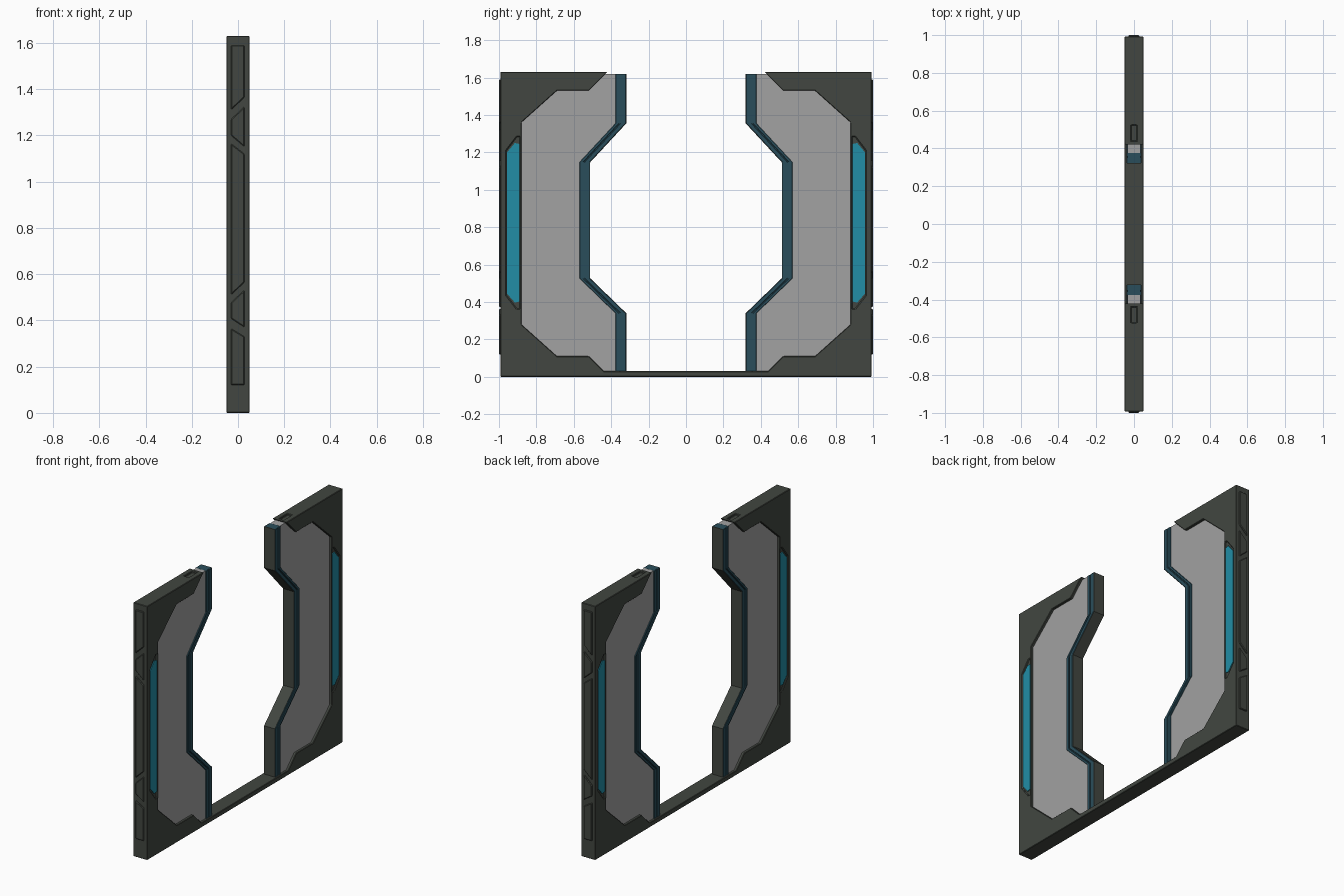
import bpy, bmesh

if "Cube" in bpy.data.objects:
    bpy.data.objects.remove(bpy.data.objects["Cube"])


def material(name, rgb):
    m = bpy.data.materials.new(name)
    m.diffuse_color = (*rgb, 1)
    m.use_nodes = True
    m.node_tree.nodes["Principled BSDF"].inputs["Base Color"].default_value = m.diffuse_color
    return m


DARK = material("dark_grey_green", (0.054, 0.062, 0.052))
GREY = material("panel_grey", (0.36, 0.36, 0.36))
TEAL = material("dark_teal", (0.023, 0.076, 0.105))
CYAN = material("bright_cyan", (0.016, 0.27, 0.38))


def prisms(name, parts, mat=None, bevel=0.0):
    """Extrude outlines; each part is (points, low, high, axis of extrusion)."""
    bm = bmesh.new()
    for pts, lo, hi, axis in parts:
        def place(p, d):
            return (d, p[0], p[1]) if axis == "x" else (p[0], d, p[1])
        a = [bm.verts.new(place(p, lo)) for p in pts]
        b = [bm.verts.new(place(p, hi)) for p in pts]
        bm.faces.new(a)
        bm.faces.new(b)
        for i in range(len(pts)):
            j = (i + 1) % len(pts)
            bm.faces.new((a[i], a[j], b[j], b[i]))
    bmesh.ops.recalc_face_normals(bm, faces=bm.faces[:])
    me = bpy.data.meshes.new(name)
    bm.to_mesh(me)
    bm.free()
    ob = bpy.data.objects.new(name, me)
    bpy.context.collection.objects.link(ob)
    if mat:
        me.materials.append(mat)
    if bevel:
        add_bevel(ob, bevel)
    return ob


def add_bevel(ob, width):
    m = ob.modifiers.new("bevel", "BEVEL")
    m.width, m.segments, m.limit_method = width, 1, "ANGLE"


def flip(pts):
    return [(-y, z) for y, z in pts]


def both(pts, hx):
    return [(pts, -hx, hx, "x"), (flip(pts), -hx, hx, "x")]


# Outer frame with the base bar, one continuous outline
inner = [(0.44, 0.03), (0.52, 0.11), (0.69, 0.11), (0.88, 0.28), (0.88, 1.36),
         (0.69, 1.53), (0.52, 1.53), (0.42, 1.63)]
half = inner + [(0.992, 1.63), (0.992, 0)]
frame = prisms("frame", [(half + flip(half)[::-1], -0.05, 0.05, "x")], DARK)

# Recesses for the light strips, and slots in the top ends
recess = [(0.887, 1.285), (0.905, 1.285), (0.962, 1.21), (0.962, 0.435),
          (0.905, 0.362), (0.887, 0.362)]
slot = [(0.44, 1.62), (0.525, 1.62), (0.525, 1.66), (0.44, 1.66)]
cuts = []
for side in (recess, flip(recess)):
    cuts += [(side, 0.042, 0.07, "x"), (side, -0.07, -0.042, "x")]
cuts += both(slot, 0.016)
cutter = prisms("recess_cutter", cuts)
cutter.hide_render = True
cutter.hide_viewport = True
cut = frame.modifiers.new("recesses", "BOOLEAN")
cut.operation, cut.solver, cut.object = "DIFFERENCE", "EXACT", cutter
add_bevel(frame, 0.003)

# Cyan light strips
light = [(0.891, 1.245), (0.915, 1.25), (0.957, 1.2), (0.957, 0.445),
         (0.915, 0.397), (0.891, 0.402)]
prisms("light_strips", both(light, 0.047), CYAN)

# Stepped inner edge path shared by the panels and trims
edge = [(0.319, 1.62), (0.319, 1.355), (0.512, 1.147), (0.512, 0.527),
        (0.319, 0.34), (0.319, 0.02)]


def shifted(d):
    return [(y + d, z) for y, z in edge]


def band(d0, d1):
    return shifted(d0) + shifted(d1)[::-1]


# Grey infill panels, tucked slightly under the frame
outer = [(0.45, 0.02), (0.53, 0.1), (0.7, 0.1), (0.89, 0.27), (0.89, 1.37),
         (0.7, 1.54), (0.53, 1.54), (0.43, 1.62)]
prisms("infill_panels", both(shifted(0.057) + outer, 0.034), GREY)

# Teal trims with a groove between them, faced with a dark strip
prisms("outer_trim", both(band(0.038, 0.058), 0.04), TEAL, 0.002)
prisms("trim_groove", both(band(0.03, 0.04), 0.034), TEAL)
prisms("inner_trim", both(band(0.003, 0.032), 0.04), TEAL, 0.002)
prisms("trim_facing", both(band(0, 0.005), 0.038), DARK)

# Raised plates on the outer side faces, in x and z
L, R = -0.03, 0.028
plates = [
    [(L, 1.59), (R, 1.59), (R, 1.365), (L, 1.31)],
    [(R, 1.325), (L, 1.27), (L, 1.2), (R, 1.15)],
    [(L, 1.165), (R, 1.12), (R, 0.565), (L, 0.51)],
    [(R, 0.532), (L, 0.477), (L, 0.408), (R, 0.37)],
    [(L, 0.365), (R, 0.33), (R, 0.12), (L, 0.12)],
]
parts = []
for p in plates:
    parts += [(p, 0.98, 1.0, "y"), (p, -1.0, -0.98, "y")]
prisms("side_plates", parts, DARK, 0.004)
